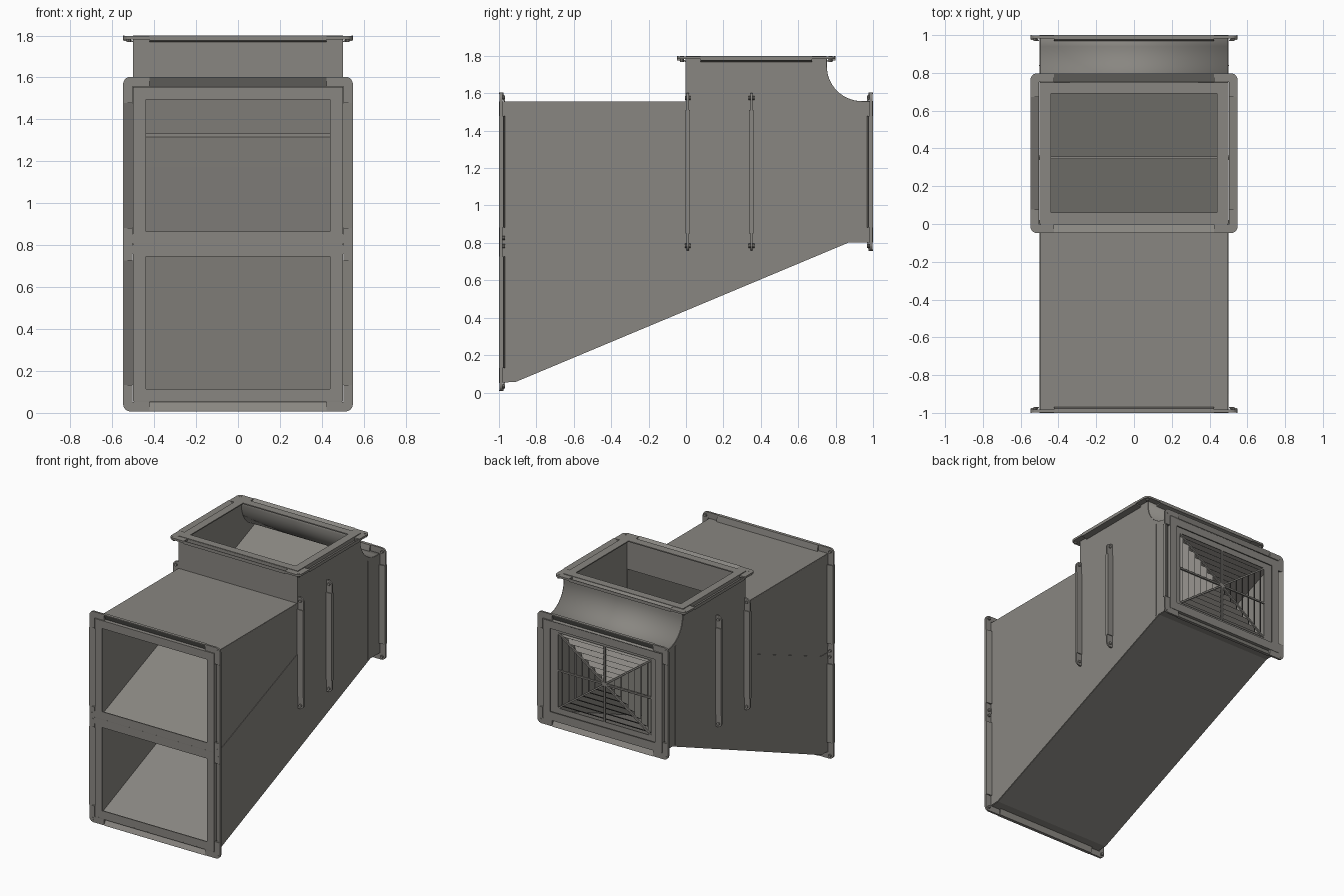
import bpy, bmesh
from math import pi, sin, cos, atan2
from mathutils import Matrix, Vector

cube = bpy.data.objects.get("Cube")
if cube:
    bpy.data.objects.remove(cube, do_unlink=True)

steel = bpy.data.materials.new("galvanised_grey")
steel.use_nodes = True
colour = (0.25, 0.24, 0.22, 1)
steel.diffuse_color = colour
steel.node_tree.nodes["Principled BSDF"].inputs["Base Color"].default_value = colour

HALF = 0.5       # half width of the duct
TALL = 0.375     # half height of each opening
LIP = 0.048      # how far flanges stand out


def finish(name, bm, thick=0):
    """Turn a bmesh into a named object, optionally as sheet metal."""
    bmesh.ops.recalc_face_normals(bm, faces=bm.faces)
    mesh = bpy.data.meshes.new(name)
    bm.to_mesh(mesh)
    bm.free()
    mesh.materials.append(steel)
    ob = bpy.data.objects.new(name, mesh)
    bpy.context.collection.objects.link(ob)
    if thick:
        mod = ob.modifiers.new("sheet", 'SOLIDIFY')
        mod.thickness = thick
        mod.offset = 0
    return ob


def prism(bm, pts, low, high, frame=Matrix()):
    """Extrude a flat outline from low to high along the frame's z."""
    a = [bm.verts.new(frame @ Vector((x, y, low))) for x, y in pts]
    b = [bm.verts.new(frame @ Vector((x, y, high))) for x, y in pts]
    bm.faces.new(a[::-1])
    bm.faces.new(b)
    for i in range(len(a)):
        j = (i + 1) % len(a)
        bm.faces.new((a[i], a[j], b[j], b[i]))


def box(bm, centre, size, frame=Matrix()):
    bmesh.ops.create_cube(bm, size=1, matrix=frame @ Matrix.Translation(centre)
                          @ Matrix.Diagonal((*size, 1)))


def arc(cx, cy, r, start, end, steps):
    return [(cx + r * cos(start + (end - start) * i / steps),
             cy + r * sin(start + (end - start) * i / steps)) for i in range(steps + 1)]


def axes(u, v, w, origin):
    return Matrix.Translation(origin) @ Matrix((u, v, w)).transposed().to_4x4()


def ribbon(name, path, smooth=False):
    """Sheet that spans the duct width along a (y, z) path."""
    bm = bmesh.new()
    rows = [[bm.verts.new((s * (HALF - 0.004), y, z)) for s in (-1, 1)] for y, z in path]
    for p, q in zip(rows, rows[1:]):
        bm.faces.new((p[0], p[1], q[1], q[0]))
    ob = finish(name, bm, 0.006)
    if smooth:
        for f in ob.data.polygons:
            f.use_smooth = True


# Duct outlines in the side plane
floor = [(-1, 0.055), (-0.91, 0.06), (0.87, 0.805), (1, 0.805)]
divider = [(-1, 0.805), (-0.9, 0.81), (0, 1.172), (0.94, 1.555)]
throat = arc(0.94, 1.745, 0.19, pi * 1.5, pi, 14)
roof = [(-1, 1.552), (0, 1.552)]

ribbon("lower_duct_floor", floor)
ribbon("divider_sheet", divider)
ribbon("upper_duct_roof", roof)
ribbon("riser_front_wall", [(0, 1.552), (0, 1.797)])
ribbon("riser_back_throat", [(1, 1.555)] + throat + [(0.75, 1.797)], True)

# Side walls
side_frame = axes((0, 1, 0), (0, 0, 1), (1, 0, 0), (0, 0, 0))
body = floor + [(1, 1.555)] + throat + [(0.75, 1.797), (0, 1.797)] + divider[2::-1]
upper = divider[:3] + roof[::-1]
for side, s in (("left", 1), ("right", -1)):
    bm = bmesh.new()
    prism(bm, body, s * (HALF - 0.006), s * HALF, side_frame)
    finish(side + "_body_wall", bm)
    bm = bmesh.new()
    prism(bm, upper, s * (HALF - 0.009), s * (HALF - 0.003), side_frame)
    finish(side + "_upper_duct_wall", bm)
    # Seam where the rear collar joins
    bm = bmesh.new()
    box(bm, (s * HALF, 0.84, 1.18), (0.005, 0.006, 0.75))
    finish(side + "_collar_seam", bm)

# Stiffener across the divider
bm = bmesh.new()
box(bm, (0, 0.35, 1.322), (0.97, 0.014, 0.02))
finish("divider_stiffener", bm)


def flange(name, frame, skip=()):
    """Rectangular flange: flat inner frame, angled rails and corner pieces."""
    bm = bmesh.new()
    for k in range(4):
        turn = frame @ Matrix.Rotation(k * pi / 2, 4, 'Z')
        a, b = (HALF, TALL) if k % 2 == 0 else (TALL, HALF)
        i, o, p, leg = 0.06, a + LIP, b + LIP, 0.125
        prism(bm, [(a - i, i - b), (a, -b), (a, b), (a - i, b - i)], -0.008, 0, turn)
        # Corner piece with rounded outside and a bolt
        prism(bm, [(a + 0.003, p - leg), (o, p - leg)]
              + arc(o - 0.035, p - 0.035, 0.035, 0, pi / 2, 6)
              + [(o - leg, p), (o - leg, b + 0.003), (a + 0.003, b + 0.003)],
              -0.018, -0.003, turn)
        bmesh.ops.create_cone(bm, cap_ends=True, segments=10, radius1=0.011, radius2=0.011,
                              depth=0.03, matrix=turn @ Matrix.Translation(
                                  (a + 0.022, b + 0.022, -0.017)))
        # Rail between the corners
        if k not in skip:
            rail = turn @ Matrix.Translation((a, 0, 0)) @ Matrix.Rotation(pi / 2, 4, 'X')
            prism(bm, [(0.002, -0.032), (LIP, -0.024), (LIP, 0), (LIP - 0.004, 0),
                       (0.002, -0.026)], leg - p, p - leg, rail)
    finish(name, bm)


X, Y, Z = (1, 0, 0), (0, 1, 0), (0, 0, 1)
front, back = (0, -1, 0), (-1, 0, 0)
flange("front_lower_flange", axes(X, Z, front, (0, -1, 0.43)), (1,))
flange("front_upper_flange", axes(X, Z, front, (0, -1, 1.18)), (3,))
flange("rear_flange", axes(back, Z, Y, (0, 1, 1.18)))
flange("riser_flange", axes(X, Y, Z, (0, 0.375, 1.8)))

# Joint strips on the sides
for label, y in (("front", 0.01), ("middle", 0.35)):
    for side, s in (("left", 1), ("right", -1)):
        bm = bmesh.new()
        r = 0.035
        edge = HALF + LIP - r
        outline = ([(HALF - 0.002, 0.758)] + arc(edge, 0.758 + r, r, -pi / 2, 0, 6)
                   + arc(edge, 1.602 - r, r, 0, pi / 2, 6) + [(HALF - 0.002, 1.602)])
        prism(bm, [(s * x, z) for x, z in outline], -0.006, 0.006,
              axes(X, Z, front, (0, y, 0)))
        box(bm, (s * (HALF + 0.022), y, 1.18), (0.05, 0.024, 0.66))
        for z in (0.785, 1.575):
            bmesh.ops.create_cone(bm, cap_ends=True, segments=10, radius1=0.011, radius2=0.011,
                                  depth=0.03, matrix=Matrix.Translation((s * 0.522, y, z))
                                  @ Matrix.Rotation(pi / 2, 4, 'X'))
        finish(f"{side}_{label}_joint_strip", bm)

# Rear grille: border plate, nested louvres and supporting bars
grille = axes(back, Z, Y, (0, 0.97, 1.18))
GW, GH = 0.39, 0.285


def ring(bm, outer, inner, depth_out, depth_in):
    """Four sloping strips between two rectangles."""
    corners = [(-1, -1), (1, -1), (1, 1), (-1, 1)]
    a = [bm.verts.new(grille @ Vector((x * outer[0], y * outer[1], depth_out)))
         for x, y in corners]
    b = [bm.verts.new(grille @ Vector((x * inner[0], y * inner[1], depth_in)))
         for x, y in corners]
    for i in range(4):
        j = (i + 1) % 4
        bm.faces.new((a[i], a[j], b[j], b[i]))


bm = bmesh.new()
ring(bm, (HALF - 0.006, TALL - 0.004), (GW, GH), 0, 0)
finish("grille_border", bm, 0.006)

bm = bmesh.new()
count = 7
for n in range(1, count + 1):
    f = n / count
    g = f - 0.085
    ring(bm, (GW * f, GH * f), (GW * g, GH * g), -0.035, -0.005)
finish("grille_louvres", bm, 0.003)

bm = bmesh.new()
diagonal = atan2(GH, GW)
reach = 2 * (GW ** 2 + GH ** 2) ** 0.5
for angle, length in ((0, 2 * GW), (pi / 2, 2 * GH), (diagonal, reach), (-diagonal, reach)):
    box(bm, (0, 0, 0), (length, 0.012, 0.012), grille @ Matrix.Rotation(angle, 4, 'Z'))
finish("grille_bars", bm)
